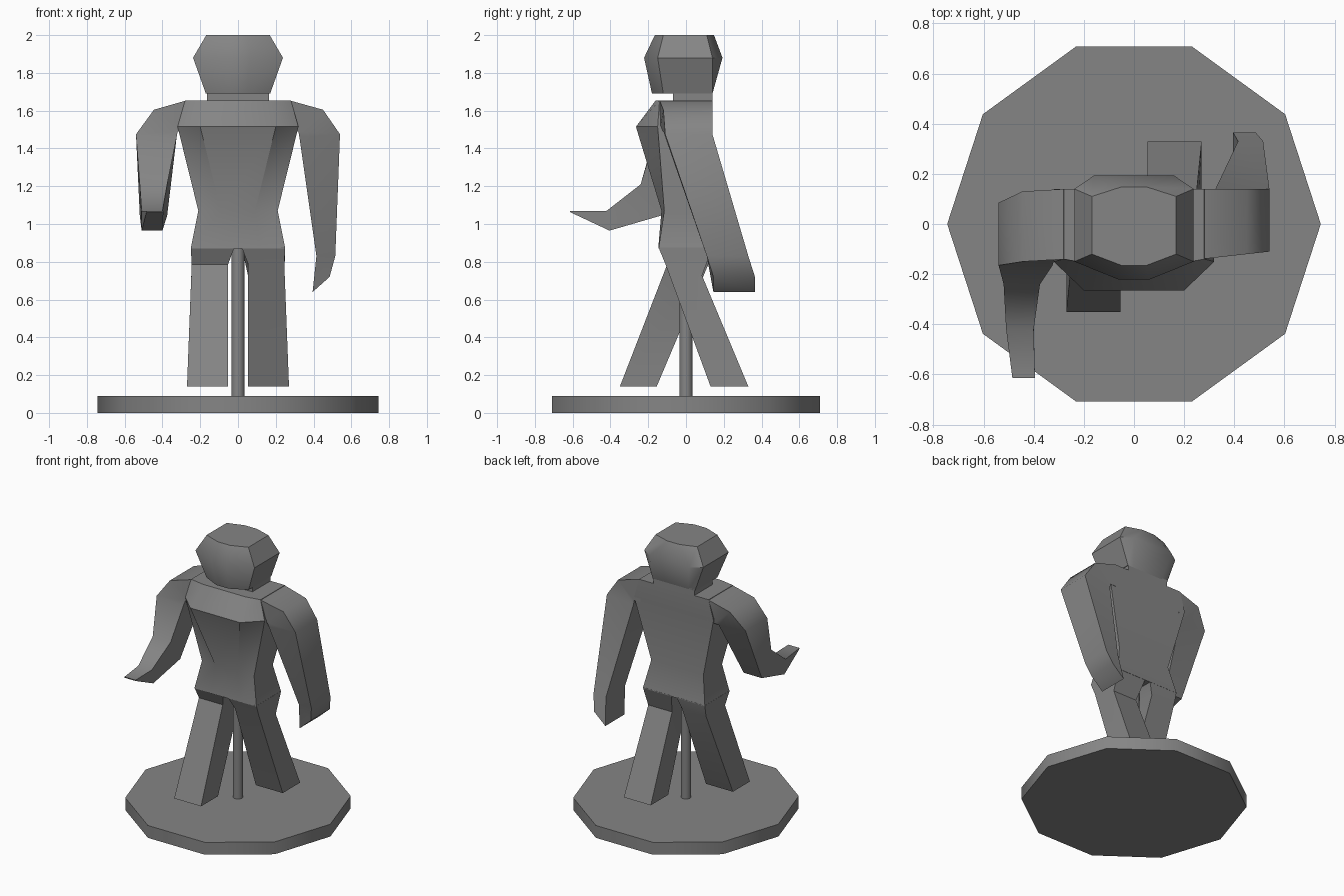
import bpy, bmesh, math

if "Cube" in bpy.data.objects:
    bpy.data.objects.remove(bpy.data.objects["Cube"])

# One dark grey for the whole figure
dark = bpy.data.materials.new("dark_grey")
dark.diffuse_color = (0.235, 0.235, 0.235, 1)
dark.use_nodes = True
dark.node_tree.nodes["Principled BSDF"].inputs["Base Color"].default_value = dark.diffuse_color


def loft(name, rings, creases=()):
    """Skin equal-length point rings, cap both ends; creases add diagonals."""
    bm = bmesh.new()
    loops = [[bm.verts.new(p) for p in ring] for ring in rings]
    n = len(rings[0])
    for a, b in zip(loops, loops[1:]):
        for i in range(n):
            j = (i + 1) % n
            bm.faces.new((a[i], a[j], b[j], b[i]))
    bm.faces.new(loops[0])
    bm.faces.new(loops[-1])
    for (r0, i0), (r1, i1) in creases:
        bmesh.ops.connect_verts(bm, verts=[loops[r0][i0], loops[r1][i1]])
    bmesh.ops.recalc_face_normals(bm, faces=bm.faces)
    mesh = bpy.data.meshes.new(name)
    bm.to_mesh(mesh)
    bm.free()
    mesh.materials.append(dark)
    obj = bpy.data.objects.new(name, mesh)
    bpy.context.collection.objects.link(obj)
    bpy.ops.object.select_all(action='DESELECT')
    bpy.context.view_layer.objects.active = obj
    obj.select_set(True)
    bpy.ops.object.shade_smooth_by_angle(angle=math.radians(40))
    return obj


def mirrored(z, half):
    """Horizontal ring from its +x half, listed front to back."""
    return [(x, y, z) for x, y in half] + [(-x, y, z) for x, y in reversed(half)]


def arm_ring(xo, zo, xi, zi, yf, yb, dz=0):
    """Four-corner limb section; dz lowers the back edge."""
    return [(xo, yf, zo), (xo, yb, zo + dz), (xi, yb, zi + dz), (xi, yf, zi)]


def disc(name, sides, radius, z0, z1):
    loft(name, [[(radius * math.cos(k * math.tau / sides),
                  radius * math.sin(k * math.tau / sides), z)
                 for k in range(sides)] for z in (z0, z1)])


# Stand
disc("base", 10, 0.745, 0, 0.09)
disc("support_pole", 16, 0.035, 0.085, 0.88)

# Torso from hips to shoulders, with chest planes tapering to the waist
loft("torso", [
    mirrored(0.87, [(0.12, -0.147), (0.25, -0.145), (0.25, 0.14)]),
    mirrored(1.07, [(0.09, -0.13), (0.21, -0.115), (0.21, 0.10)]),
    mirrored(1.515, [(0.20, -0.265), (0.32, -0.15), (0.32, 0.14)]),
    mirrored(1.655, [(0.17, -0.16), (0.28, -0.14), (0.28, 0.14)]),
], creases=[((1, 0), (2, 1)), ((1, 5), (2, 4))])

# Neck and head
loft("neck", [mirrored(z, [(0.165, -0.07), (0.165, 0.14)]) for z in (1.64, 1.70)])
loft("head", [
    mirrored(1.69, [(0.05, -0.18), (0.17, -0.12), (0.17, 0.14), (0.12, 0.14)]),
    mirrored(1.88, [(0.06, -0.222), (0.238, -0.15), (0.238, 0.14), (0.16, 0.193)]),
    mirrored(2.00, [(0.05, -0.165), (0.168, -0.12), (0.168, 0.11), (0.05, 0.148)]),
])

# Legs in mid-stride: (side, front and back edge at the thigh, at the foot)
for name, s, thigh, foot in (
    ("back_leg", 1, ((-0.11, 0.79), (0.085, 0.727)), (0.13, 0.33)),
    ("front_leg", -1, ((-0.10, 0.785), (0.12, 0.79)), (-0.35, -0.155)),
):
    sections = [
        (0.02, 0.25, (-0.145, 0.875), (0.14, 0.875)),
        (0.053, 0.245, *thigh),
        (0.053, 0.27, (foot[0], 0.14), (foot[1], 0.14)),
    ]
    loft(name, [[(s * xi, y0, z0), (s * xo, y0, z0),
                 (s * xo, y1, z1), (s * xi, y1, z1)]
                for xi, xo, (y0, z0), (y1, z1) in sections])

# Straight arm swinging backwards
loft("straight_arm", [
    arm_ring(0.27, 1.655, 0.27, 1.49, -0.14, 0.14),
    arm_ring(0.45, 1.605, 0.32, 1.49, -0.12, 0.14),
    arm_ring(0.54, 1.475, 0.325, 1.46, -0.11, 0.14),
    arm_ring(0.515, 0.83, 0.415, 0.83, 0.11, 0.33),
    arm_ring(0.485, 0.72, 0.395, 0.64, 0.145, 0.365),
])

# Bent arm reaching forwards
loft("bent_arm", [
    arm_ring(-0.27, 1.655, -0.27, 1.49, -0.14, 0.14),
    arm_ring(-0.445, 1.605, -0.32, 1.49, -0.15, 0.13),
    arm_ring(-0.54, 1.475, -0.325, 1.46, -0.165, 0.085),
    arm_ring(-0.52, 1.21, -0.375, 1.21, -0.24, -0.13, -0.165),
    arm_ring(-0.51, 1.07, -0.40, 1.07, -0.42, -0.405, -0.105),
    arm_ring(-0.485, 1.07, -0.395, 1.07, -0.615, -0.612, -0.008),
])
